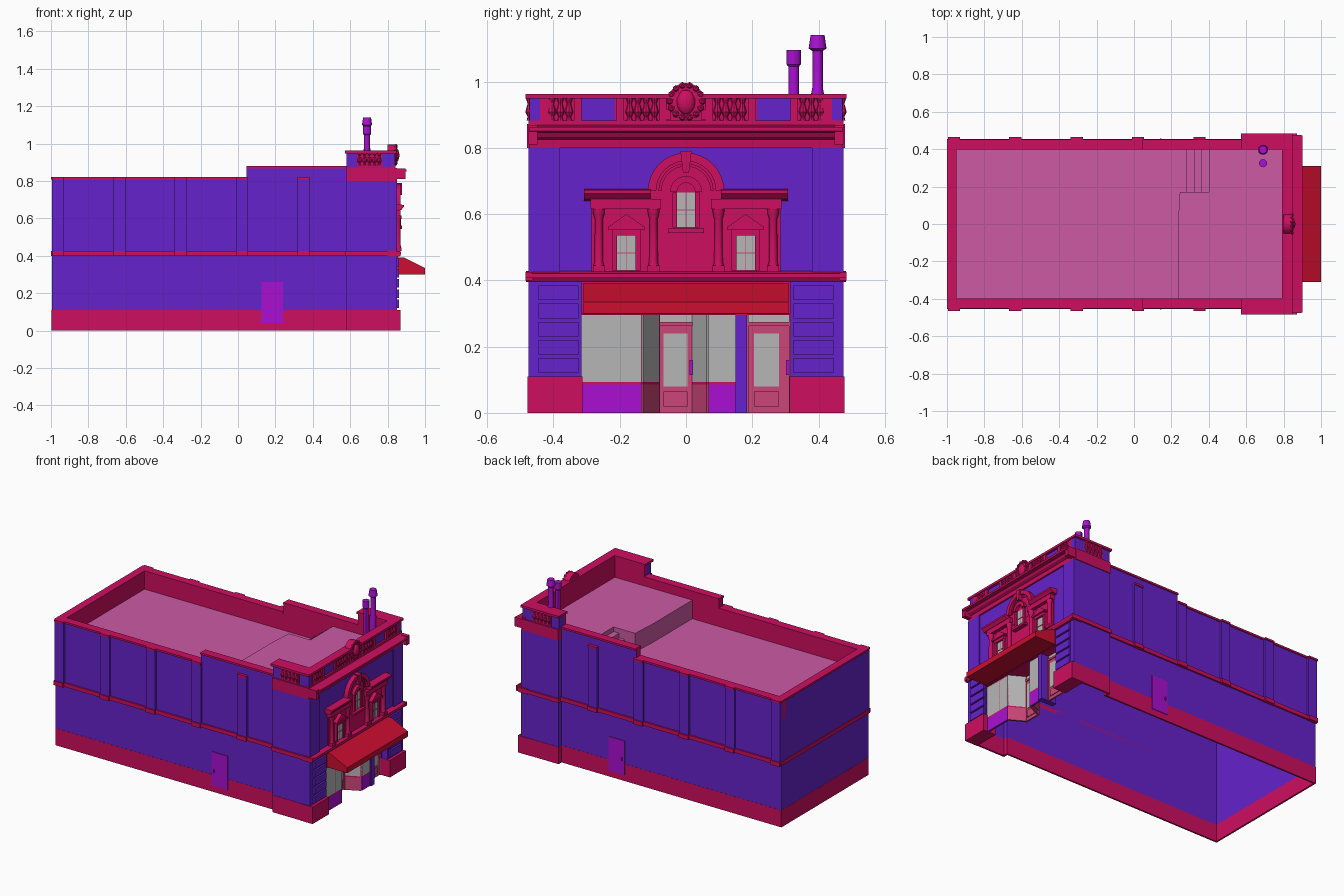
import bpy, bmesh
from math import sin, cos, pi
from mathutils import Vector, Matrix

cube = bpy.data.objects.get("Cube")
if cube:
    bpy.data.objects.remove(cube, do_unlink=True)


def material(name, code):
    rgb = [int(code[i:i + 2], 16) / 255 for i in (0, 2, 4)]
    col = [c / 12.92 if c < .04 else ((c + .055) / 1.055) ** 2.4 for c in rgb] + [1]
    m = bpy.data.materials.new(name)
    m.use_nodes = True
    m.diffuse_color = col
    m.node_tree.nodes["Principled BSDF"].inputs["Base Color"].default_value = col
    return m


wall = material("blue wall", "6622CC")
trim = material("crimson trim", "CE0E60")
roofing = material("pink roof", "CC5AA4")
purple = material("purple paint", "AA10D2")
awning_red = material("red awning", "CC0E30")
glass = material("grey glass", "B6B6B6")
joinery = material("rose joinery", "CC4678")
round_parts = []


def finish(name, bm, mat):
    bmesh.ops.recalc_face_normals(bm, faces=bm.faces)
    mesh = bpy.data.meshes.new(name)
    bm.to_mesh(mesh)
    bm.free()
    mesh.materials.append(mat)
    ob = bpy.data.objects.new(name, mesh)
    bpy.context.collection.objects.link(ob)
    return ob


def box(name, x, y, z, mat):
    bm = bmesh.new()
    size = [abs(b - a) for a, b in (x, y, z)]
    mid = [(a + b) / 2 for a, b in (x, y, z)]
    bmesh.ops.create_cube(bm, size=1, matrix=Matrix.Translation(mid) @ Matrix.Diagonal((*size, 1)))
    return finish(name, bm, mat)


def pair(name, x, y, z, mat):
    for side, s in (("left", 1), ("right", -1)):
        box(side + "_" + name, x, (s * y[0], s * y[1]), z, mat)


def prism(name, pts, axis, a, b, mat):
    """Extrude a flat outline from a to b along the named axis."""
    bm = bmesh.new()
    place = {"x": lambda p: (a, *p), "y": lambda p: (p[0], a, p[1]), "z": lambda p: (*p, a)}[axis]
    face = bm.faces.new([bm.verts.new(place(p)) for p in pts])
    new = bmesh.ops.extrude_face_region(bm, geom=[face])["geom"]
    move = Vector([(b - a) * (axis == k) for k in "xyz"])
    bmesh.ops.translate(bm, vec=move, verts=[v for v in new if isinstance(v, bmesh.types.BMVert)])
    return finish(name, bm, mat)


def lathe(name, x, y, z, profile, mat, n=12):
    bm = bmesh.new()
    rings = [[bm.verts.new((x + r * cos(2 * pi * i / n), y + r * sin(2 * pi * i / n), z + h))
              for i in range(n)] for r, h in profile]
    for low, high in zip(rings, rings[1:]):
        for i in range(n):
            j = (i + 1) % n
            bm.faces.new((low[i], low[j], high[j], high[i]))
    bm.faces.new(rings[0])
    bm.faces.new(rings[-1])
    round_parts.append(finish(name, bm, mat))


def slab(name, p, q, u, z, out, mat):
    """Upright plate on the plan line p-q, from fraction u[0] to u[1]."""
    p, q = Vector(p), Vector(q)
    d = q - p
    n = Vector((d.y, -d.x)).normalized()
    a, b = p + d * u[0], p + d * u[1]
    prism(name, [a - n * .006, b - n * .006, b + n * out, a + n * out], "z", *z, mat)


def arc(r, cz, n=16):
    return [(r * cos(pi * i / n), cz + r * sin(pi * i / n)) for i in range(n + 1)]


# Long side walls with parapet lining, coping and string course
for tag, x, top in (("rear", (-.995, .045), .82), ("middle", (.045, .58), .88)):
    pair(tag + "_wall", x, (.435, .445), (.11, top - .01), wall)
    pair(tag + "_base", x, (.435, .446), (0, .11), trim)
    pair(tag + "_parapet_lining", x, (.4, .435), (.69, top - .01), trim)
    pair(tag + "_coping", x, (.398, .452), (top - .012, top), trim)
    pair(tag + "_string_course", x, (.435, .455), (.4, .425), trim)
for i in range(5):
    x = (-.995 + i * .328, -.93 + i * .328)
    pair("pilaster", x, (.44, .458), (.425, .81), wall)
    pair("pilaster_foot", x, (.44, .466), (.398, .425), trim)
    pair("pilaster_cap", x, (.44, .464), (.808, .82), trim)

# Back wall
box("back_wall", (-.995, -.985), (-.445, .445), (.11, .81), wall)
box("back_base", (-.996, -.985), (-.445, .445), (0, .11), trim)
box("back_parapet_lining", (-.985, -.95), (-.435, .435), (.69, .81), trim)
box("back_coping", (-1, -.948), (-.452, .452), (.808, .82), trim)
box("back_string_course", (-1, -.985), (-.455, .455), (.4, .425), trim)

# Side doors
pair("side_door", (.125, .24), (.445, .45), (.04, .26), purple)
pair("side_door_handle", (.14, .147), (.45, .458), (.13, .15), purple)

# Roof in two levels joined by steps
box("low_roof", (-.985, .79), (-.435, .435), (.69, .7), roofing)
prism("high_roof", [(.235, -.4), (.235, 0), (.245, .17), (.4, .17), (.4, .4), (.8, .4), (.8, -.4)],
      "z", .7, .82, roofing)
for i in range(3):
    box("roof_step", (.28 + i * .04, .4), (.17, .4), (.7, .73 + i * .03), roofing)

# Front block sides and parapet
block = (.58, .84)
pair("block_wall", block, (.465, .475), (.11, .8), wall)
pair("block_base", (.58, .84), (.465, .477), (0, .11), trim)
pair("block_return", (.58, .59), (.435, .474), (.11, .8), wall)
pair("block_base_return", (.579, .59), (.435, .476), (0, .11), trim)
pair("block_string_course", (.575, .87), (.465, .485), (.4, .425), trim)
pair("block_frieze", block, (.4, .48), (.8, .872), trim)
pair("block_parapet", block, (.42, .472), (.872, .95), wall)
pair("block_lining", (.579, .84), (.4, .42), (.8, .95), trim)
pair("block_coping", (.573, .848), (.397, .485), (.948, .962), trim)
pair("block_baluster_back", (.635, .77), (.46, .474), (.875, .95), trim)

# Facade parapet
box("front_parapet", (.81, .83), (-.472, .472), (.872, .95), wall)
box("front_lining", (.79, .81), (-.42, .42), (.8, .95), trim)
box("front_coping", (.79, .848), (-.485, .485), (.948, .962), trim)
box("parapet_rail", (.82, .842), (-.475, .475), (.868, .883), trim)
box("centre_baluster_back", (.82, .832), (-.215, .215), (.87, .95), trim)
pair("corner_baluster_back", (.82, .832), (.32, .435), (.87, .95), trim)
for y in (.07, .198, .327, .43):
    pair("parapet_post", (.82, .842), (y - .011, y + .011), (.87, .95), trim)
bulge = [(.009, 0), (.006, .01), (.013, .025), (.006, .05), (.011, .065)]
for s in (-1, 1):
    for y in (.095, .12, .145, .17, .353, .379, .405):
        lathe("front_baluster", .834, s * y, .883, bulge, trim, 8)
    for x in (.65, .677, .703, .73, .755):
        lathe("side_baluster", x, s * .472, .883, bulge, trim, 8)

# Round crest on the parapet
crest = arc(.055, .94) + [(-y, 1.88 - z) for y, z in arc(.055, .94)[1:-1]]
prism("crest_disc", crest, "x", .8, .845, trim)
bm = bmesh.new()
bmesh.ops.create_uvsphere(bm, u_segments=16, v_segments=8, radius=1,
                          matrix=Matrix.Translation((.845, 0, .938)) @ Matrix.Diagonal((.018, .028, .037, 1)))
round_parts.append(finish("crest_boss", bm, trim))
bm = bmesh.new()
for i in range(14):
    a = 2 * pi * i / 14
    bmesh.ops.create_icosphere(bm, subdivisions=1, radius=.011,
                               matrix=Matrix.Translation((.843, .049 * cos(a), .94 + .049 * sin(a))))
finish("crest_beads", bm, trim)
pair("crest_scroll", (.81, .846), (.045, .065), (.885, .915), trim)

# Main cornice and facade string course
prism("cornice", [(.8, .8), (.85, .8), (.853, .825), (.87, .833), (.878, .846), (.9, .85), (.9, .862), (.8, .874)],
      "y", -.472, .472, trim)
pair("cornice_bracket", (.84, .895), (.448, .476), (.81, .868), trim)
prism("front_string_course", [(.8, .395), (.862, .395), (.872, .41), (.872, .42), (.84, .428), (.8, .428)],
      "y", -.483, .483, trim)

# Upper facade
box("upper_wall", (.83, .84), (-.475, .475), (.425, .8), wall)
pair("corner_pilaster", (.84, .85), (.38, .475), (.425, .8), wall)

# Ground floor piers with banded blocks
pair("pier", (.78, .85), (.315, .475), (.11, .395), wall)
pair("pier_base", (.78, .87), (.313, .479), (0, .11), trim)
for i in range(5):
    z = .12 + i * .055
    pair("pier_block", (.85, .862), (.325, .445), (z, z + .045), wall)

# Window composition on the upper facade
box("window_panel", (.84, .848), (-.285, .285), (.425, .64), trim)
prism("arch_panel", arc(.105, .67) + [(-.105, .6), (.105, .6)], "x", .84, .85, trim)
prism("arch_moulding", arc(.115, .67) + arc(.09, .67)[::-1], "x", .84, .868, trim)
prism("arch_inner_bead", arc(.083, .67) + arc(.074, .67)[::-1], "x", .84, .856, trim)
prism("keystone", [(-.009, .725), (.009, .725), (.017, .79), (-.017, .79)], "x", .84, .876, trim)
pair("entablature", (.84, .87), (.075, .288), (.615, .645), trim)
prof = [(.84, .64), (.872, .645), (.888, .662), (.888, .672), (.84, .676)]
for s in (-1, 1):
    prism("entablature_cornice", prof, "y", s * .105, s * .308, trim)
    for y in (.098, .263):
        box("column_plinth", (.84, .874), (s * y - .018, s * y + .018), (.425, .445), trim)
        lathe("column", .857, s * y, .445, [(.016, 0), (.013, .01), (.012, .14), (.017, .155), (.018, .17)], trim)
    c = s * .18
    prism("pediment", [(c - .056, .56), (c + .056, .56), (c, .6)], "x", .84, .872, trim)
    box("pediment_shelf", (.84, .876), (c - .055, c + .055), (.552, .562), trim)


def sash(name, y, z, w):
    box(name + "_glass", (.848, .854), (y - w, y + w), z, glass)
    for e in (-1, 1):
        box(name + "_jamb", (.848, .864), (y + e * w, y + e * (w + .014)), z, trim)
    mid = (z[0] + z[1]) / 2
    box(name + "_bar", (.853, .857), (y - w, y + w), (mid - .002, mid + .002), joinery)
    box(name + "_mullion", (.853, .856), (y - .001, y + .001), z, joinery)


sash("left_window", .18, (.43, .535), .028)
sash("right_window", -.18, (.43, .535), .028)
sash("centre_window", 0, (.56, .665), .027)
for c in (-.18, .18):
    box("window_head", (.848, .866), (c - .043, c + .043), (.535, .553), trim)
prism("centre_window_hood", arc(.048, .667) + arc(.027, .667)[::-1], "x", .848, .87, trim)
prism("centre_window_fan", arc(.027, .665), "x", .848, .854, trim)
box("centre_window_sill", (.84, .876), (-.055, .055), (.543, .557), trim)

# Awning, fascia and recess ceiling
prism("awning", [(.855, .392), (.885, .392), (1, .335), (1, .3), (.855, .3)], "y", -.31, .31, awning_red)
box("shop_fascia", (.8, .856), (-.316, .316), (.298, .398), trim)
box("shop_ceiling", (.6, .85), (-.46, .46), (.296, .3), trim)


# Shopfront bays
def bay(name, p, q, foot, splits=()):
    whole = (0, 1)
    slab(name + "_riser", p, q, whole, (0, .085), .006, foot)
    slab(name + "_riser_panel", p, q, (.12, .88), (.018, .07), .01, foot)
    slab(name + "_sill", p, q, whole, (.083, .093), .012, trim)
    slab(name + "_glass", p, q, whole, (.093, .297), .002, glass)
    slab(name + "_head", p, q, whole, (.288, .298), .008, joinery)
    w = .007 / (Vector(q) - Vector(p)).length
    for u in (w / 2, 1 - w / 2, *splits):
        slab(name + "_post", p, q, (u - w / 2, u + w / 2), (.09, .297), .009, joinery)


bay("wide_window", (.835, -.135), (.835, -.315), purple, (.38,))
bay("narrow_window", (.835, .15), (.835, .068), purple)
bay("right_sidelight", (.745, -.083), (.835, -.135), joinery)
bay("left_sidelight", (.835, .068), (.745, .024), joinery)
box("shop_pillar", (.74, .85), (.15, .184), (0, .3), wall)


def door(name, x, y, window):
    box(name + "_leaf", (x - .01, x), y, (0, .265), joinery)
    box(name + "_glass", (x, x + .003), window, (.08, .24), glass)
    box(name + "_kick_panel", (x, x + .005), window, (.02, .065), joinery)
    box(name + "_transom", (x - .008, x - .002), y, (.265, .298), glass)
    box(name + "_transom_bar", (x - .01, x + .006), y, (.262, .274), joinery)
    box(name + "_handle", (x, x + .012), (y[1] - .014, y[1] - .004), (.115, .16), purple)
    for e in y:
        box(name + "_jamb", (x - .01, x + .006), (e - .005, e + .005), (0, .298), joinery)


door("shop_door", .745, (-.083, .024), (-.068, .004))
door("house_door", .8, (.184, .316), (.205, .28))

# Roof flues
lathe("short_flue", .69, .325, .82, [(.016, 0), (.016, .225), (.022, .232), (.022, .275)], purple)
lathe("tall_flue", .69, .397, .82, [(.02, 0), (.02, .14), (.016, .16), (.016, .272), (.027, .28),
                                    (.021, .32), (.015, .32)], purple)

# Smooth shading on turned parts
bpy.ops.object.select_all(action="DESELECT")
for ob in round_parts:
    ob.select_set(True)
bpy.context.view_layer.objects.active = round_parts[0]
bpy.ops.object.shade_smooth_by_angle()
